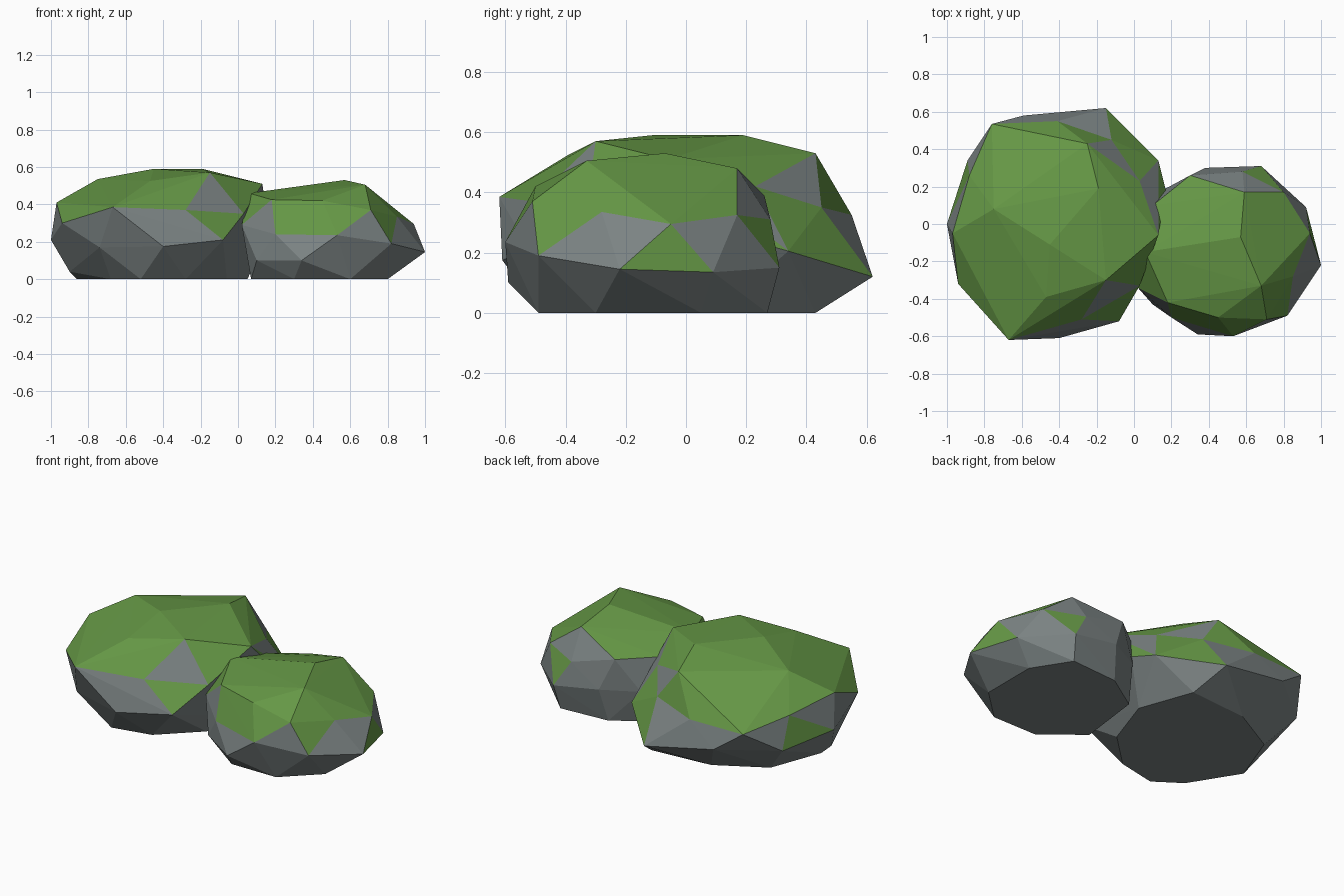
import bpy
import bmesh
from mathutils import Vector


# Remove the default cube only
default_cube = bpy.data.objects.get("Cube")
if default_cube is not None:
    bpy.data.objects.remove(default_cube, do_unlink=True)


def make_material(name, colour):
    material = bpy.data.materials.new(name)
    material.use_nodes = True
    material.diffuse_color = colour
    shader = material.node_tree.nodes.get("Principled BSDF")
    shader.inputs["Base Color"].default_value = colour
    shader.inputs["Roughness"].default_value = 1
    return material


stone_grey = make_material("stone grey", (.2, .23, .23, 1))
moss_green = make_material("moss green", (.13, .31, .06, 1))
STONE, MOSS = range(2)


def nearest_face(faces, spot):
    target = Vector(spot)
    return min(faces, key=lambda face: (face.calc_center_median() - target).length)


def edge_between(edges, start, end):
    """Find the edge whose two ends lie closest to the given corners."""
    start, end = Vector(start), Vector(end)

    def distance(edge):
        first, second = (vert.co for vert in edge.verts)
        return min((first - start).length + (second - end).length,
                   (first - end).length + (second - start).length)

    return min(edges, key=distance)


def make_boulder(name, base, belt, crown, dents, moss_height, mossy_spots, bare_spots):
    """Wrap a faceted stone skin around a flat base, a wide belt and a crown."""
    mesh = bpy.data.meshes.new(name)
    builder = bmesh.new()
    for x, y in base:
        builder.verts.new((x, y, 0))
    for corner in belt + crown:
        builder.verts.new(corner)

    # Faceted skin, with unused inner points removed
    hull = bmesh.ops.convex_hull(builder, input=builder.verts[:])
    leftovers = set(hull["geom_interior"] + hull["geom_unused"])
    loose = [item for item in leftovers if isinstance(item, bmesh.types.BMVert)]
    bmesh.ops.delete(builder, geom=loose, context="VERTS")
    bmesh.ops.recalc_face_normals(builder, faces=builder.faces[:])

    # Shallow dents: turn a ridge between two facets into a valley
    for start, end in dents:
        ridge = edge_between(builder.edges, start, end)
        bmesh.ops.rotate_edges(builder, edges=[ridge], use_ccw=False)
    builder.normal_update()

    # Moss settles on high faces that look upwards
    for face in builder.faces:
        high = face.calc_center_median().z > moss_height
        face.material_index = MOSS if high and face.normal.z > .3 else STONE
        face.smooth = False

    # Patches where moss creeps down or stone shows through
    for spots, index in ((mossy_spots, MOSS), (bare_spots, STONE)):
        for spot in spots:
            nearest_face(builder.faces, spot).material_index = index

    builder.to_mesh(mesh)
    builder.free()
    mesh.materials.append(stone_grey)
    mesh.materials.append(moss_green)
    boulder = bpy.data.objects.new(name, mesh)
    bpy.context.scene.collection.objects.link(boulder)
    return boulder


# Large boulder: corners shared by its crown and its dents
front_peak, front_foot = (-.15, -.3, .57), (-.08, -.52, .21)
back_peak, back_foot, side_foot = (-.25, .43, .53), (-.15, .62, .12), (.13, .34, .205)
make_boulder(
    "large_boulder",
    base=[(-.86, -.08), (-.68, -.37), (-.52, -.48), (-.28, -.43),
          (-.06, -.22), (.05, .1), (-.07, .43), (-.45, .4), (-.74, .24)],
    belt=[(-1, 0, .21), (-.9, -.12, .04), (-.74, -.5, .17), (-.4, -.61, .175),
          front_foot, (.03, -.33, .35), (.17, .18, .25), side_foot,
          back_foot, (-.59, .58, .2), (-.89, .34, .18)],
    crown=[(-.97, -.05, .41), (-.94, -.32, .3), (-.67, -.62, .385),
           (-.28, -.51, .37), (-.47, -.39, .525), front_peak,
           (.13, -.06, .51), (.03, .23, .42), (-.12, .45, .35),
           back_peak, (-.41, .55, .325), (-.76, .535, .32),
           (-.88, .26, .365), (-.75, .08, .535), (-.45, -.11, .59),
           (-.19, .19, .59)],
    dents=[(front_peak, front_foot), (back_peak, back_foot), (back_peak, side_foot)],
    moss_height=.38,
    mossy_spots=[(-.11, -.45, .31), (-.86, -.33, .365), (-.92, .2, .25),
                 (-.26, .475, .4), (-.05, .47, .22), (.01, .34, .32),
                 (.11, .25, .29)],
    bare_spots=[(-.13, -.38, .43), (-.11, .37, .43), (-.23, .54, .265)],
)

# Small boulder
make_boulder(
    "small_boulder",
    base=[(.07, -.3), (.3, -.49), (.6, -.49), (.8, -.3),
          (.8, .05), (.66, .27), (.35, .25), (.12, .1)],
    belt=[(1, -.22, .145), (.82, -.49, .19), (.53, -.6, .235), (.34, -.59, .1),
          (.1, -.43, .1), (.02, -.34, .29), (.2, -.5, .24), (.17, .19, .2),
          (.38, .3, .2), (.68, .31, .15), (.92, .09, .135), (.94, -.05, .295)],
    crown=[(.06, -.15, .46), (.18, -.42, .425), (.45, -.5, .42),
           (.71, -.51, .37), (.68, -.33, .505), (.57, -.07, .53),
           (.59, .17, .48), (.3, .26, .39), (.1, .1, .4),
           (.58, .28, .31), (.8, .17, .325), (.85, -.28, .335)],
    dents=[((.71, -.51, .37), (1, -.22, .145))],
    moss_height=.3,
    mossy_spots=[(.95, -.06, .19), (.79, -.43, .3), (.69, .25, .26)],
    bare_spots=[(.1, -.4, .35), (.49, .24, .39), (.66, .21, .37)],
)
